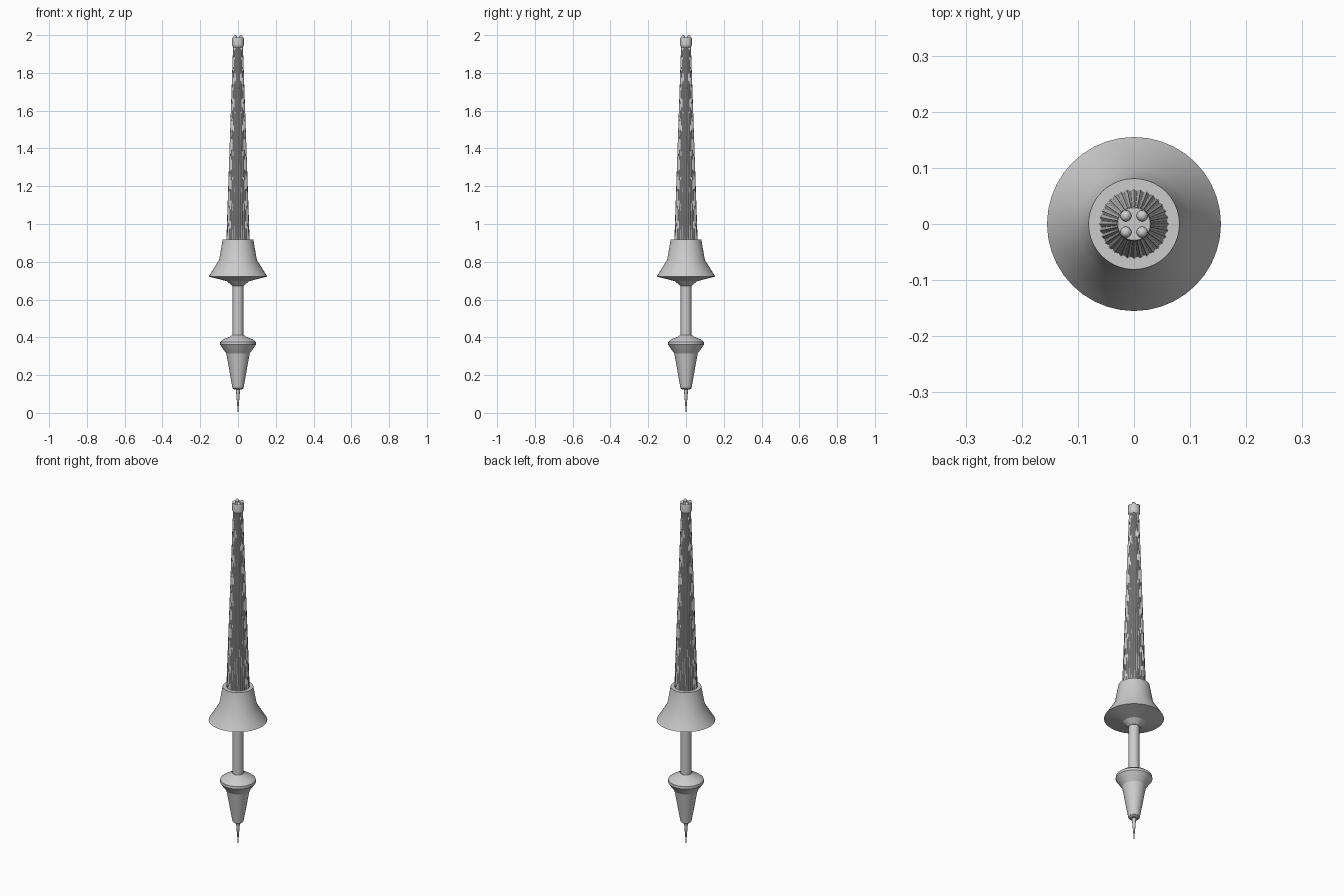
import bpy, bmesh
from math import cos, sin, pi, radians

if "Cube" in bpy.data.objects:
    bpy.data.objects.remove(bpy.data.objects["Cube"])


def finish(name, bm, smooth):
    bmesh.ops.recalc_face_normals(bm, faces=bm.faces)
    me = bpy.data.meshes.new(name)
    bm.to_mesh(me)
    bm.free()
    ob = bpy.data.objects.new(name, me)
    bpy.context.collection.objects.link(ob)
    if smooth:
        bpy.ops.object.select_all(action='DESELECT')
        ob.select_set(True)
        bpy.context.view_layer.objects.active = ob
        bpy.ops.object.shade_smooth_by_angle(angle=radians(smooth))
    return ob


def lathe(name, profile, sides=32, flute=0.0, smooth=22):
    """Closed turned part from (radius, z) points; flute sinks every other edge."""
    bm = bmesh.new()
    rings = []
    for r, z in profile:
        ring = []
        for i in range(sides):
            a = 2 * pi * i / sides
            rr = r * (1 - flute * (i % 2))
            ring.append(bm.verts.new((rr * cos(a), rr * sin(a), z)))
        rings.append(ring)
    for lo, hi in zip(rings, rings[1:]):
        for i in range(sides):
            j = (i + 1) % sides
            bm.faces.new((lo[i], lo[j], hi[j], hi[i]))
    bm.faces.new(rings[0][::-1])
    bm.faces.new(rings[-1])
    return finish(name, bm, smooth)


# Sharp needle tip
lathe("needle_tip", [(0.001, 0), (0.005, 0.05), (0.010, 0.11), (0.011, 0.135)], 16)

# Small collar and tapered pommel with flared rim
lathe("tip_collar", [(0.022, 0.125), (0.029, 0.131), (0.029, 0.14)])
lathe("pommel", [(0.030, 0.135), (0.062, 0.315), (0.079, 0.338), (0.095, 0.361),
                 (0.094, 0.376), (0.075, 0.391), (0.045, 0.402), (0.030, 0.413)])

# Grip rod
lathe("grip", [(0.028, 0.40), (0.028, 0.68)])

# Bell-shaped hand guard
lathe("hand_guard", [(0.030, 0.672), (0.058, 0.697), (0.155, 0.722),
                     (0.100, 0.81), (0.081, 0.917)], 40)

# Long fluted shaft
lathe("shaft", [(0.062, 0.90), (0.026, 1.945)], 64, flute=0.05, smooth=0)

# End cap with four blunt knobs
lathe("end_cap", [(0.026, 1.935), (0.031, 1.945), (0.031, 1.982), (0.029, 1.988)])
for n, (sx, sy) in enumerate([(1, 1), (-1, 1), (-1, -1), (1, -1)]):
    bm = bmesh.new()
    bmesh.ops.create_uvsphere(bm, u_segments=16, v_segments=10, radius=0.010)
    bmesh.ops.translate(bm, verts=bm.verts, vec=(sx * 0.0145, sy * 0.0145, 1.99))
    finish(f"knob_{n + 1}", bm, 60)
